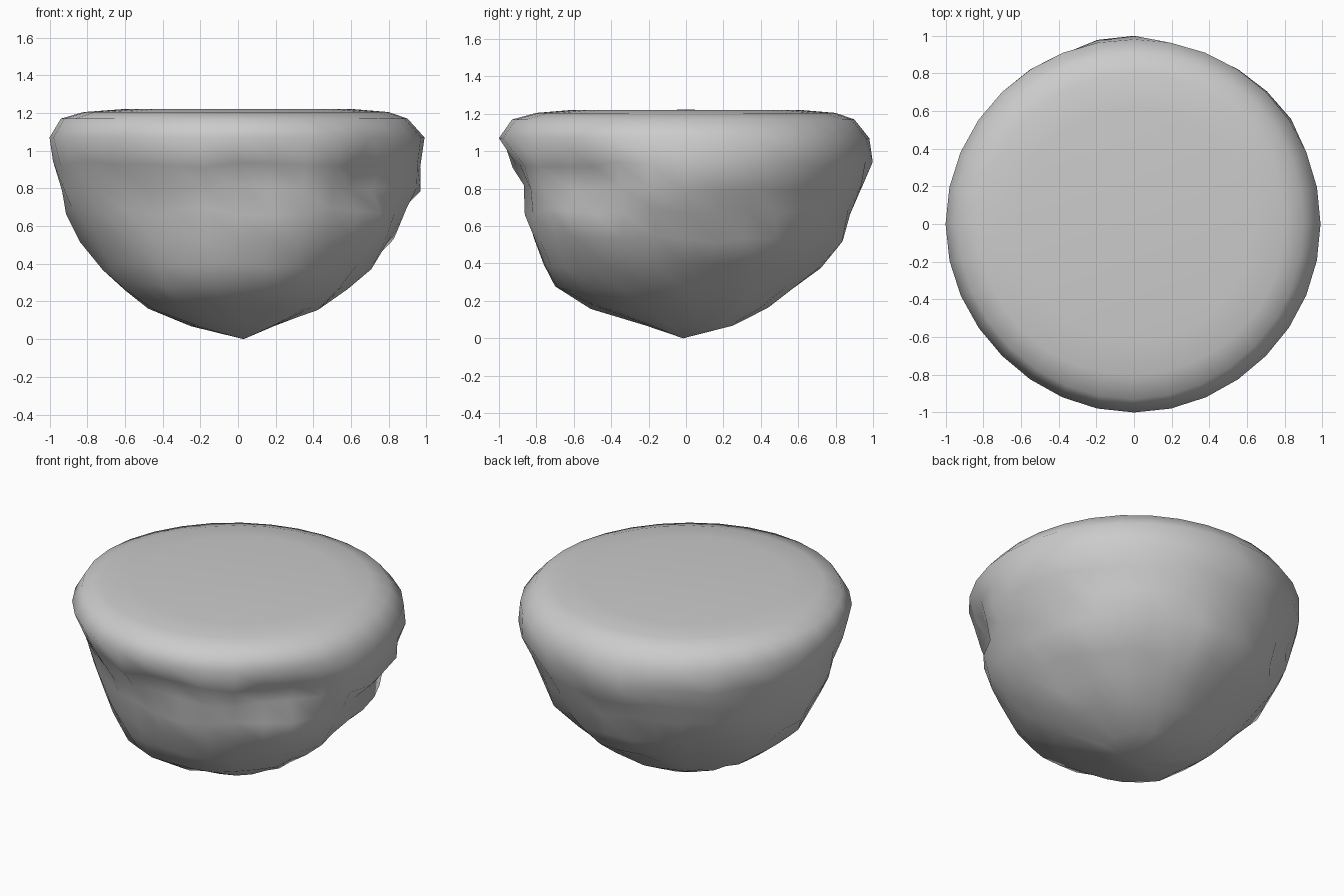
import bpy, bmesh, math, random

if "Cube" in bpy.data.objects:
    bpy.data.objects.remove(bpy.data.objects["Cube"])

random.seed(4)
SEGS = 32

# Rock profile: height, then radius towards E, NE, N, NW, W, SW, S, SE
RINGS = [
    (1.22, .62, .62, .62, .62, .62, .62, .62, .62),
    (1.205, .80, .80, .80, .80, .82, .82, .80, .80),
    (1.17, .90, .91, .90, .92, .94, .93, .93, .91),
    (1.07, .99, .99, .98, .99, 1.0, .99, 1.0, .99),
    (0.93, .99, .99, .99, .98, .97, .93, .94, .94),
    (0.80, .97, .95, .95, .94, .95, .87, .89, .90),
    (0.68, .90, .88, .88, .90, .90, .84, .86, .89),
    (0.53, .83, .84, .84, .83, .83, .81, .82, .86),
    (0.38, .70, .68, .71, .70, .71, .75, .77, .76),
    (0.27, .57, .57, .58, .58, .60, .69, .70, .65),
    (0.16, .43, .44, .43, .44, .46, .55, .50, .48),
    (0.07, .19, .22, .25, .26, .25, .26, .22, .22),
]


def radius_at(r, t):
    """Closed Catmull-Rom interpolation through the eight radii."""
    i, f = int(t), t - int(t)
    a, b, c, d = (r[(i + k) % 8] for k in (-1, 0, 1, 2))
    return b + .5 * f * (c - a + f * (2*a - 5*b + 4*c - d + f * (3*(b - c) + d - a)))


bm = bmesh.new()
loops = []
for z, *radii in RINGS:
    loop = []
    for s in range(SEGS):
        ang = 2 * math.pi * s / SEGS
        r = radius_at(radii, 8 * s / SEGS)
        dz = 0
        if z < 1.0:
            # Chipped stone, calmer towards the tip
            amount = min(1, r / .7)
            r += random.uniform(-.018, .014) * amount
            dz = random.uniform(-.02, .02) * amount ** 2
            # Shallow flutes below the front right rim
            front_right = max(0, math.cos(ang + math.pi / 4)) ** 4
            if z > .75:
                r -= .05 * front_right * (s % 4 < 2)
            # Ledge notch on the right side
            if .6 < z < .75 and s <= 2:
                r -= .03
        loop.append(bm.verts.new((r * math.cos(ang), r * math.sin(ang), z + dz)))
    loops.append(loop)

# Rock skin, flat top and pointed underside
for up, low in zip(loops, loops[1:]):
    for s in range(SEGS):
        n = (s + 1) % SEGS
        bm.faces.new((up[s], low[s], low[n], up[n]))
top = bm.verts.new((0, 0, 1.222))
tip = bm.verts.new((.03, -.015, 0))
for s in range(SEGS):
    n = (s + 1) % SEGS
    bm.faces.new((top, loops[0][s], loops[0][n]))
    bm.faces.new((tip, loops[-1][n], loops[-1][s]))
bmesh.ops.recalc_face_normals(bm, faces=bm.faces)

mesh = bpy.data.meshes.new("floating_rock")
bm.to_mesh(mesh)
bm.free()
mesh.shade_smooth()
rock = bpy.data.objects.new("floating_rock", mesh)
bpy.context.collection.objects.link(rock)
